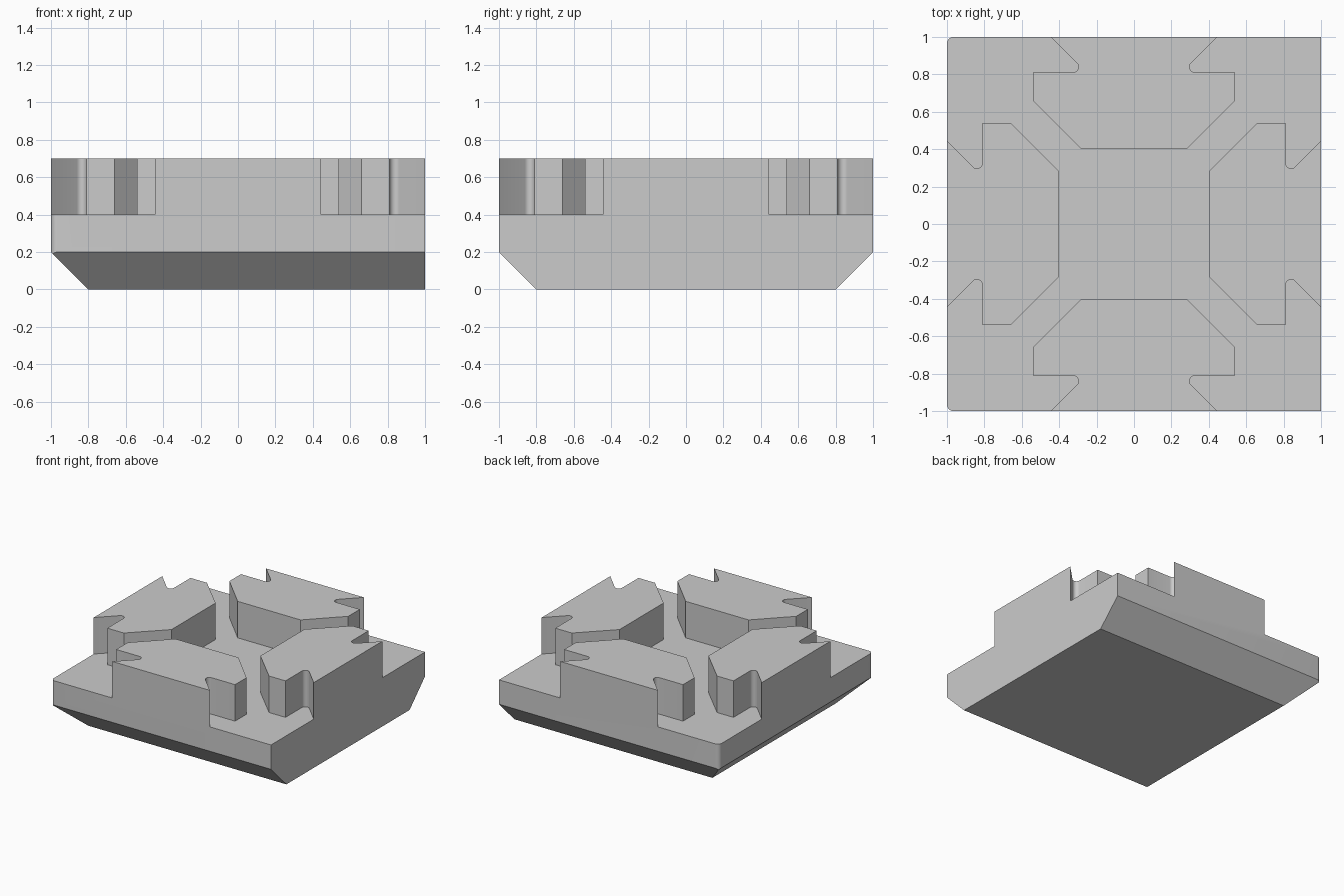
import bpy, bmesh, math
from mathutils import Vector, Matrix

if "Cube" in bpy.data.objects:
    bpy.data.objects.remove(bpy.data.objects["Cube"], do_unlink=True)

HEIGHT, FLOOR, CHAMFER = 0.7, 0.4, 0.2

grey = bpy.data.materials.new("plain grey")
grey.use_nodes = True
colour = (0.6, 0.6, 0.6, 1)
grey.diffuse_color = colour
grey.node_tree.nodes["Principled BSDF"].inputs["Base Color"].default_value = colour


def arc(cx, cy, r, start, end, steps=8):
    angles = [math.radians(start + (end - start) * i / steps) for i in range(steps + 1)]
    return [(cx + r * math.cos(a), cy + r * math.sin(a)) for a in angles]


def prism(outline, z0, z1):
    bm = bmesh.new()
    face = bm.faces.new([bm.verts.new((x, y, z0)) for x, y in outline])
    top = bmesh.ops.extrude_face_region(bm, geom=[face])["geom"]
    bmesh.ops.translate(bm, verts=[v for v in top if isinstance(v, bmesh.types.BMVert)],
                        vec=(0, 0, z1 - z0))
    bmesh.ops.recalc_face_normals(bm, faces=bm.faces)
    return bm


def to_object(bm, name):
    mesh = bpy.data.meshes.new(name)
    bm.to_mesh(mesh)
    bm.free()
    mesh.materials.append(grey)
    obj = bpy.data.objects.new(name, mesh)
    bpy.context.collection.objects.link(obj)
    return obj


# Block: two rounded left corners, chamfered underneath on three sides
r = 0.035
block = prism([(1, -1), (1, 1)] + arc(r - 1, 1 - r, r, 90, 180, 6)
              + arc(r - 1, r - 1, r, 180, 270, 6), 0, HEIGHT)
for side in [(-1, 0), (0, -1), (0, 1)]:
    out = Vector((*side, 0))
    cut = bmesh.ops.bisect_plane(block, geom=block.verts[:] + block.edges[:] + block.faces[:],
                                 plane_co=out * (1 - CHAMFER),
                                 plane_no=out + Vector((0, 0, -1)), clear_outer=True)
    rim = [e for e in cut["geom_cut"] if isinstance(e, bmesh.types.BMEdge)]
    bmesh.ops.holes_fill(block, edges=rim, sides=0)
bmesh.ops.recalc_face_normals(block, faces=block.faces)
body = to_object(block, "connector_block")

# Channel outline: one corner mirrored about its diagonal, then turned four times
half = ([(0.286, -0.404), (0.54, -0.66), (0.54, -0.81)]
        + arc(0.327, -0.84, 0.03, 90, 225) + [(0.545, -1.1)])
corner = half + [(1.1, -1.1)] + [(-y, -x) for x, y in reversed(half)]
outline = []
for turn in range(4):
    spin = Matrix.Rotation(turn * math.pi / 2, 2)
    outline += [tuple(spin @ Vector(p)) for p in corner]
cutter = to_object(prism(outline, FLOOR, HEIGHT + 0.2), "channel_cutter")
cutter.hide_render = True

# Cut the channels, leaving four raised islands
cut = body.modifiers.new("channels", 'BOOLEAN')
cut.operation, cut.solver, cut.object = 'DIFFERENCE', 'EXACT', cutter
bpy.ops.object.select_all(action='DESELECT')
bpy.context.view_layer.objects.active = body
body.select_set(True)
bpy.ops.object.modifier_apply(modifier=cut.name)
bpy.data.objects.remove(cutter, do_unlink=True)
bpy.ops.object.shade_smooth_by_angle(angle=math.radians(30))
